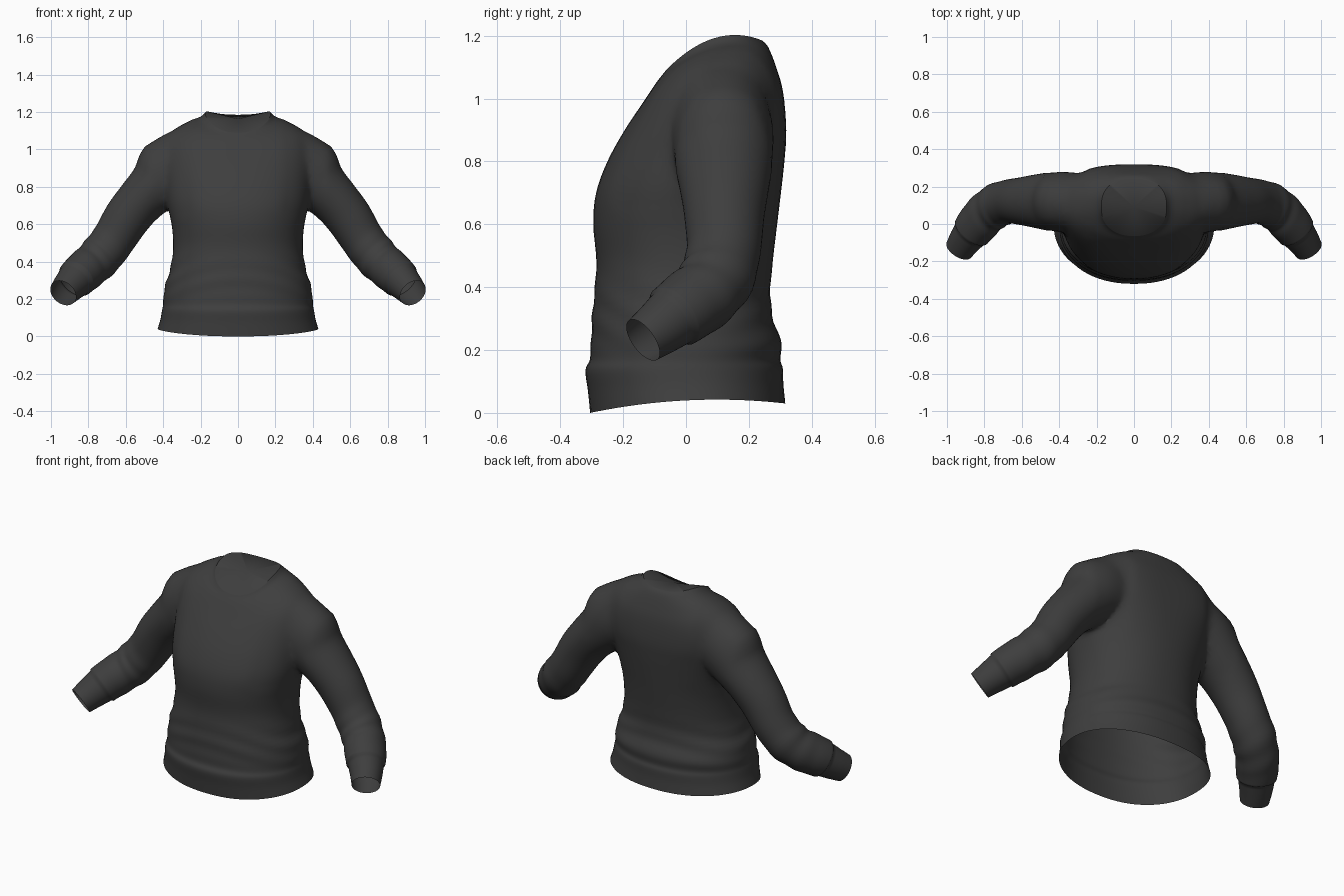
import bpy, bmesh, math
from mathutils import Vector

if "Cube" in bpy.data.objects:
    bpy.data.objects.remove(bpy.data.objects["Cube"])

fabric = bpy.data.materials.new("charcoal fabric")
fabric.diffuse_color = (0.048, 0.048, 0.048, 1)
fabric.use_nodes = True
fabric.node_tree.nodes["Principled BSDF"].inputs["Base Color"].default_value = fabric.diffuse_color


def spline(rows, steps):
    """Catmull-Rom interpolation of parameter rows."""
    out = []
    for i in range(len(rows) - 1):
        a, b, c, d = (rows[max(0, min(len(rows) - 1, i + k))] for k in (-1, 0, 1, 2))
        for s in range(steps):
            t = s / steps
            out.append([q + 0.5 * t * (r - p + t * (2 * p - 5 * q + 4 * r - w + t * (3 * (q - r) + w - p)))
                        for p, q, r, w in zip(a, b, c, d)])
    out.append(list(rows[-1]))
    return out


def loft(name, rings):
    """Closed solid through equal-sized rings, with a triangle fan at each end."""
    bm = bmesh.new()
    vs = [[bm.verts.new(p) for p in r] for r in rings]
    n = len(vs[0])
    for a, b in zip(vs, vs[1:]):
        for i in range(n):
            j = (i + 1) % n
            bm.faces.new((a[i], a[j], b[j], b[i]))
    for end, pts in ((vs[0], rings[0]), (vs[-1], rings[-1])):
        mid = bm.verts.new(sum(pts, Vector()) / n)
        for i in range(n):
            bm.faces.new((end[i], mid, end[(i + 1) % n]))
    bmesh.ops.recalc_face_normals(bm, faces=bm.faces)
    if bm.calc_volume(signed=True) < 0:
        bmesh.ops.reverse_faces(bm, faces=bm.faces)
    me = bpy.data.meshes.new(name)
    bm.to_mesh(me)
    bm.free()
    ob = bpy.data.objects.new(name, me)
    bpy.context.collection.objects.link(ob)
    me.materials.append(fabric)
    return ob


def spow(v, e):
    return math.copysign(abs(v) ** e, v)


def bump(v, centre, width):
    return math.exp(-((v - centre) / width) ** 2)


# Torso: half width, front y, back y, front z, side z, back z
torso_rows = [
    (.430, -.305, .316, .0, .04, .03),
    (.415, -.312, .310, .07, .09, .09),
    (.406, -.320, .308, .135, .14, .14),
    (.400, -.306, .300, .17, .17, .17),
    (.398, -.303, .304, .22, .22, .22),
    (.384, -.299, .280, .29, .29, .29),
    (.360, -.293, .268, .37, .37, .37),
    (.346, -.285, .276, .48, .48, .48),
    (.355, -.295, .290, .60, .60, .60),
    (.380, -.286, .302, .70, .70, .70),
    (.388, -.250, .313, .80, .80, .80),
    (.392, -.195, .319, .90, .92, .90),
    (.378, -.135, .309, .99, 1.07, 1.02),
    (.300, -.095, .287, 1.05, 1.135, 1.10),
    (.205, -.074, .262, 1.077, 1.166, 1.163),
    (.175, -.064, .242, 1.09, 1.192, 1.185),
]
N = 72
torso_rings = []
for hw, yf, yb, zf, zs, zb in spline(torso_rows, 4):
    ring = []
    for i in range(N):
        a = 2 * math.pi * i / N
        # squarer across the upper back
        e = 2 / (2.2 + (.7 * bump(zs, 1.0, .2) if i < N / 2 else .1 * bump(zs, 1.0, .2)))
        c, s = spow(math.cos(a), e), spow(math.sin(a), e)
        z = zs + (zb - zf) / 2 * s + ((zb + zf) / 2 - zs) * s * s
        # soft diagonal folds around the waist
        f = 1 + .009 * bump(z, .32, .1) * math.sin(z * 62 + 3 * math.cos(2 * a) + 2 * s)
        ring.append(Vector((hw * c * f, (yf + yb) / 2 + (yb - yf) / 2 * s * f, z)))
    torso_rings.append(ring)
sweater = loft("sweater", torso_rings)
openings = [sum(torso_rings[0], Vector()) / N]

# Sleeve: centre x, y, z, radius across the depth, radius across the height
sleeve_rows = [
    (.26, .118, .925, .150, .185),
    (.36, .118, .893, .164, .187),
    (.438, .12, .806, .158, .150),
    (.526, .122, .718, .142, .130),
    (.596, .122, .63, .128, .124),
    (.665, .120, .52, .118, .116),
    (.73, .100, .435, .118, .116),
    (.785, .060, .380, .115, .112),
    (.83, .010, .342, .114, .110),
    (.866, -.038, .307, .107, .105),
]
cuff_rows = [(.870, -.043, .303, .097, .097), (.905, -.090, .266, .087, .087),
             (.935, -.137, .232, .077, .077)]
path = spline(sleeve_rows, 5) + spline(cuff_rows, 3)


def sleeve(name, side):
    rings, M = [], 48
    for k, (x, y, z, ru, rv) in enumerate(path):
        p, q = path[max(k - 2, 0)], path[min(k + 2, len(path) - 1)]
        t = (Vector(q[:3]) - Vector(p[:3])).normalized()
        u = (Vector((0, 1, 0)) - t * t.y).normalized()
        v = t.cross(u)
        ring = []
        for i in range(M):
            a = 2 * math.pi * i / M
            # bunched folds between elbow and cuff
            f = 1 + .025 * bump(x, .76, .07) * math.sin(x * 95 + 2 * math.sin(a + 1))
            w = Vector((x, y, z)) + f * (u * ru * math.cos(a) + v * rv * math.sin(a))
            ring.append(Vector((w.x * side, w.y, w.z)))
        rings.append(ring)
    openings.append(sum(rings[-1], Vector()) / M)
    return loft(name, rings)


def union(base, part, side):
    """Merge part into base; keep both shells if no solver gives a full result."""
    for solver in ('MANIFOLD', 'EXACT'):
        mod = base.modifiers.new("union", 'BOOLEAN')
        mod.operation, mod.solver, mod.object = 'UNION', solver, part
        bpy.context.view_layer.update()
        dg = bpy.context.evaluated_depsgraph_get()
        me = bpy.data.meshes.new_from_object(base.evaluated_get(dg))
        base.modifiers.remove(mod)
        pts = [v.co for v in me.vertices]
        if (len(pts) > len(base.data.vertices) + 500 and min(p.z for p in pts) < .01
                and max(p.x * side for p in pts) > .95):
            base.data = me
            bpy.data.objects.remove(part)
            return
    bm = bmesh.new()
    bm.from_mesh(base.data)
    bm.from_mesh(part.data)
    bm.to_mesh(base.data)
    bm.free()
    bpy.data.objects.remove(part)


# Join both sleeves to the torso
for side, name in ((1, "left_sleeve"), (-1, "right_sleeve")):
    union(sweater, sleeve(name, side), side)

bm = bmesh.new()
bm.from_mesh(sweater.data)
# Open the hem and cuffs; keep the neck closed
mids = [v for v in bm.verts if any((v.co - o).length < 1e-4 for o in openings)]
bmesh.ops.delete(bm, geom=mids, context='VERTS')
# Soften the shoulder and armpit seams
seam = [v for v in bm.verts if .25 < abs(v.co.x) < .47 and v.co.z > .64]
for _ in range(10):
    bmesh.ops.smooth_vert(bm, verts=seam, factor=.5, use_axis_x=True, use_axis_y=True, use_axis_z=True)
for f in bm.faces:
    f.material_index = 0
bm.to_mesh(sweater.data)
bm.free()
sweater.data.materials.clear()
sweater.data.materials.append(fabric)

bpy.ops.object.select_all(action='DESELECT')
bpy.context.view_layer.objects.active = sweater
sweater.select_set(True)
bpy.ops.object.shade_smooth_by_angle(angle=math.radians(50))
